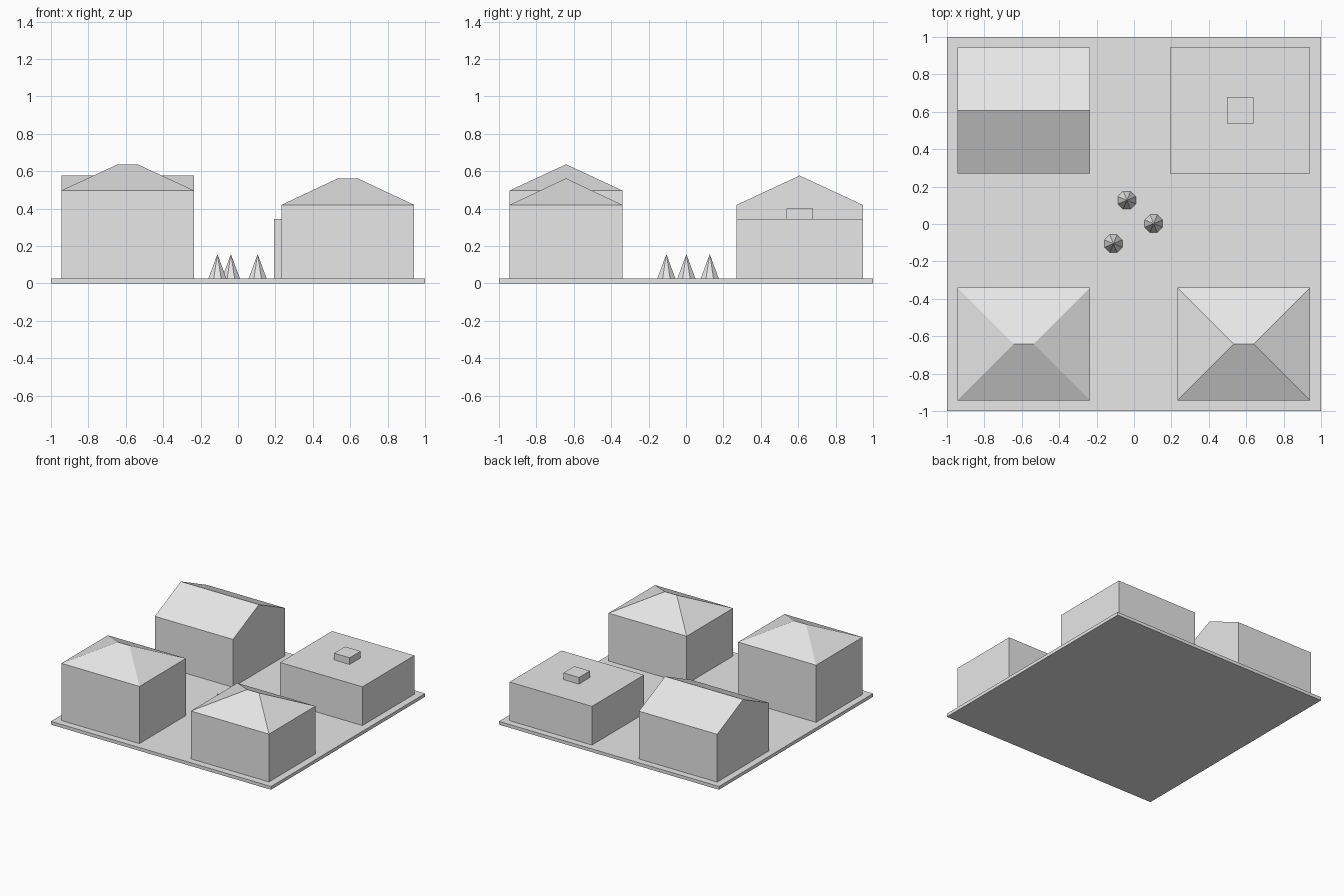
import bpy
import bmesh
import math

cube = bpy.data.objects.get("Cube")
if cube:
    bpy.data.objects.remove(cube, do_unlink=True)

grey = bpy.data.materials.new("plain_grey")
grey.use_nodes = True
grey.diffuse_color = (0.8, 0.8, 0.8, 1)
grey.node_tree.nodes["Principled BSDF"].inputs["Base Color"].default_value = (0.8, 0.8, 0.8, 1)

GROUND = 0.027


def finish(name, bm):
    bmesh.ops.recalc_face_normals(bm, faces=bm.faces)
    mesh = bpy.data.meshes.new(name)
    bm.to_mesh(mesh)
    bm.free()
    mesh.materials.append(grey)
    obj = bpy.data.objects.new(name, mesh)
    bpy.context.collection.objects.link(obj)
    return obj


def block(name, x, y, z, ridge=None):
    """Box over the x, y, z ranges; ridge = (x start, x end, height) adds a pitched roof."""
    bm = bmesh.new()
    corners = [(x[0], y[0]), (x[1], y[0]), (x[1], y[1]), (x[0], y[1])]
    low = [bm.verts.new((px, py, z[0])) for px, py in corners]
    top = [bm.verts.new((px, py, z[1])) for px, py in corners]
    bm.faces.new(low)
    for i in range(4):
        j = (i + 1) % 4
        bm.faces.new((low[i], low[j], top[j], top[i]))
    if ridge:
        mid = sum(y) / 2
        a, b = [bm.verts.new((px, mid, ridge[2])) for px in ridge[:2]]
        bm.faces.new((top[0], top[1], b, a))
        bm.faces.new((top[2], top[3], a, b))
        bm.faces.new((top[1], top[2], b))
        bm.faces.new((top[3], top[0], a))
        # Merge coplanar gable ends into their walls
        bmesh.ops.dissolve_limit(bm, angle_limit=0.01, verts=bm.verts, edges=bm.edges)
    else:
        bm.faces.new(top)
    return finish(name, bm)


# Ground slab
block("ground_slab", (-1, 1), (-1, 1), (0, GROUND))

# Two hip-roofed houses along the front
front = (-0.943, -0.34)
block("tall_hip_house", (-0.945, -0.235), front, (GROUND, 0.497), (-0.643, -0.537, 0.637))
block("low_hip_house", (0.232, 0.942), front, (GROUND, 0.42), (0.534, 0.64, 0.562))

# Gabled house and flat-roofed house along the back
back = (0.27, 0.945)
block("gable_house", (-0.945, -0.235), back, (GROUND, 0.42), (-0.945, -0.235, 0.577))
block("flat_house", (0.193, 0.942), back, (GROUND, 0.345))
block("rooftop_unit", (0.497, 0.638), (0.538, 0.68), (0.345, 0.4))

# Cone trees in the courtyard
for i, (x, y) in enumerate([(-0.038, 0.127), (0.105, 0.002), (-0.11, -0.105)]):
    bm = bmesh.new()
    bmesh.ops.create_cone(bm, cap_ends=True, segments=8, radius1=0.052, radius2=0, depth=0.13)
    bmesh.ops.remove_doubles(bm, verts=bm.verts, dist=0.0001)
    tree = finish(f"cone_tree_{i + 1}", bm)
    tree.location = (x, y, GROUND + 0.065)
    tree.rotation_euler.z = math.pi / 8
